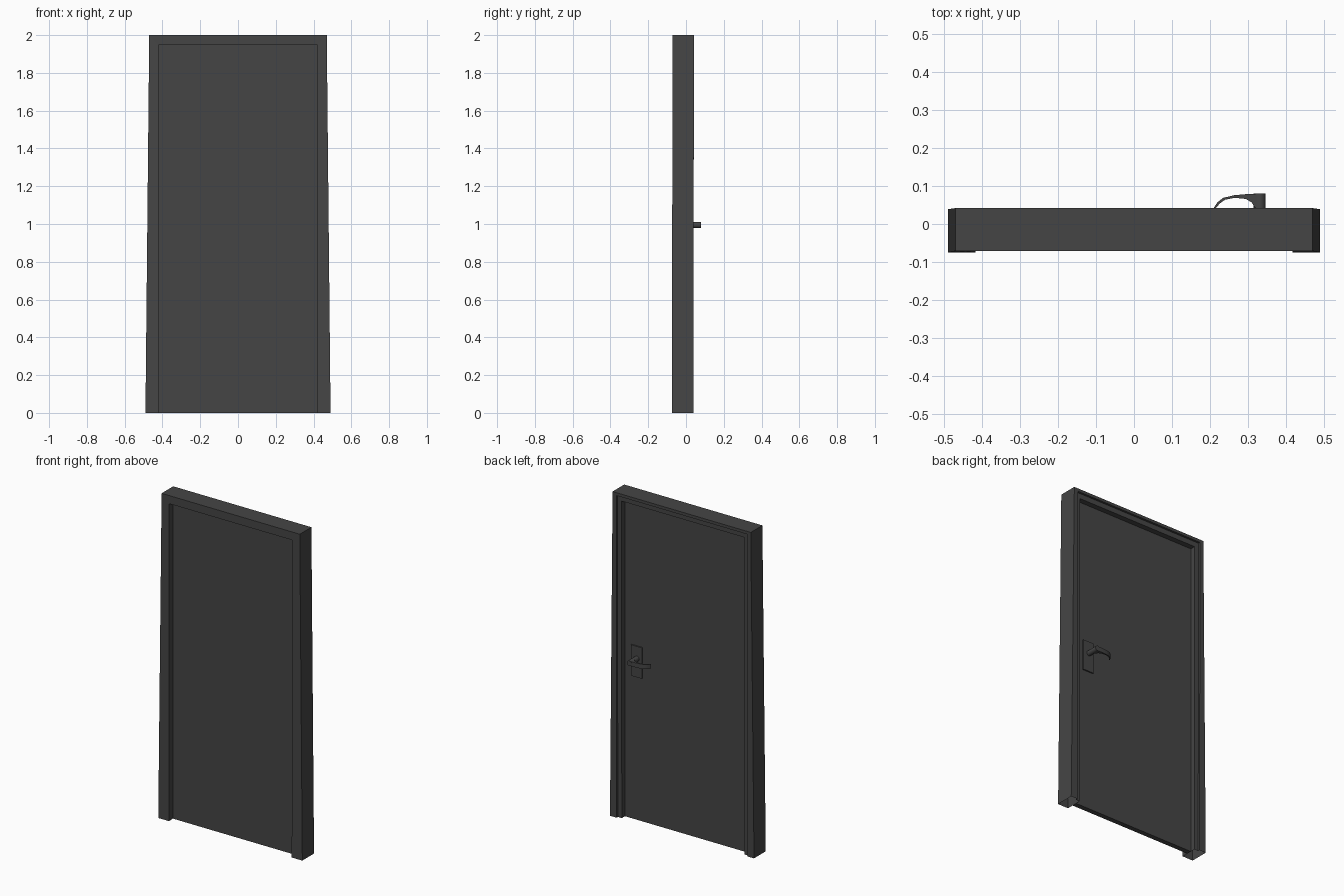
import bpy, bmesh, math
from mathutils import Matrix

if "Cube" in bpy.data.objects:
    bpy.data.objects.remove(bpy.data.objects["Cube"])

dark = bpy.data.materials.new("dark_grey")
dark.diffuse_color = (0.06, 0.06, 0.06, 1)
dark.use_nodes = True
dark.node_tree.nodes["Principled BSDF"].inputs["Base Color"].default_value = dark.diffuse_color


def finish(name, bm, smooth=False):
    bmesh.ops.recalc_face_normals(bm, faces=bm.faces)
    mesh = bpy.data.meshes.new(name)
    bm.to_mesh(mesh)
    bm.free()
    mesh.materials.append(dark)
    ob = bpy.data.objects.new(name, mesh)
    bpy.context.collection.objects.link(ob)
    if smooth:
        bpy.ops.object.select_all(action='DESELECT')
        ob.select_set(True)
        bpy.context.view_layer.objects.active = ob
        bpy.ops.object.shade_smooth_by_angle(angle=math.radians(35))
    return ob


def box(name, lo, hi):
    bm = bmesh.new()
    bmesh.ops.create_cube(bm, size=1)
    for v in bm.verts:
        v.co = [(a + b) / 2 + c * (b - a) for a, b, c in zip(lo, hi, v.co)]
    return finish(name, bm)


# Frame: rebated section swept up one post, across the head and down the other
# each section point: x at foot, y at foot, x at head, y at head, z at head
section = [
    (0.490, -0.075, 0.470, -0.071, 2.000),   # outer front
    (0.418, -0.075, 0.418, -0.071, 1.950),   # opening, front
    (0.418, 0.027, 0.418, 0.029, 1.950),     # door stop
    (0.445, 0.027, 0.445, 0.029, 1.982),     # rebate corner
    (0.445, 0.039, 0.445, 0.042, 1.982),     # rebate edge
    (0.490, 0.039, 0.470, 0.042, 2.000),     # outer back
]
bm = bmesh.new()
stations = []
for side, head in ((1, False), (1, True), (-1, True), (-1, False)):
    stations.append([
        bm.verts.new((side * hx, hy, hz) if head else (side * fx, fy, 0))
        for fx, fy, hx, hy, hz in section])
n = len(section)
for a, b in zip(stations, stations[1:]):
    for i in range(n):
        j = (i + 1) % n
        bm.faces.new((a[i], a[j], b[j], b[i]))
finish("door_frame", bm)

# Door leaf and the lock plate on its back
box("door_leaf", (-0.418, -0.035, 0.0), (0.418, -0.004, 1.95))
box("lock_plate", (0.298, -0.004, 0.88), (0.372, 0.004, 1.07))

# Handle stem
bm = bmesh.new()
bmesh.ops.create_cone(
    bm, cap_ends=True, segments=20, radius1=0.016, radius2=0.016, depth=0.076,
    matrix=Matrix.Translation((0.331, 0.042, 0.995)) @ Matrix.Rotation(math.pi / 2, 4, 'X'))
finish("handle_stem", bm, True)

# Curved lever: plan outline extruded vertically
outline = [(0.331, 0.079), (0.30, 0.079), (0.265, 0.076), (0.235, 0.069),
           (0.220, 0.057), (0.210, 0.042), (0.215, 0.041), (0.226, 0.054),
           (0.240, 0.064), (0.265, 0.069), (0.295, 0.066), (0.310, 0.057),
           (0.318, 0.044), (0.331, 0.044)]
bm = bmesh.new()
face = bm.faces.new([bm.verts.new((x, y, 0.981)) for x, y in outline])
up = bmesh.ops.extrude_face_region(bm, geom=[face])["geom"]
bmesh.ops.translate(bm, vec=(0, 0, 0.028),
                    verts=[g for g in up if isinstance(g, bmesh.types.BMVert)])
finish("handle_lever", bm, True)
